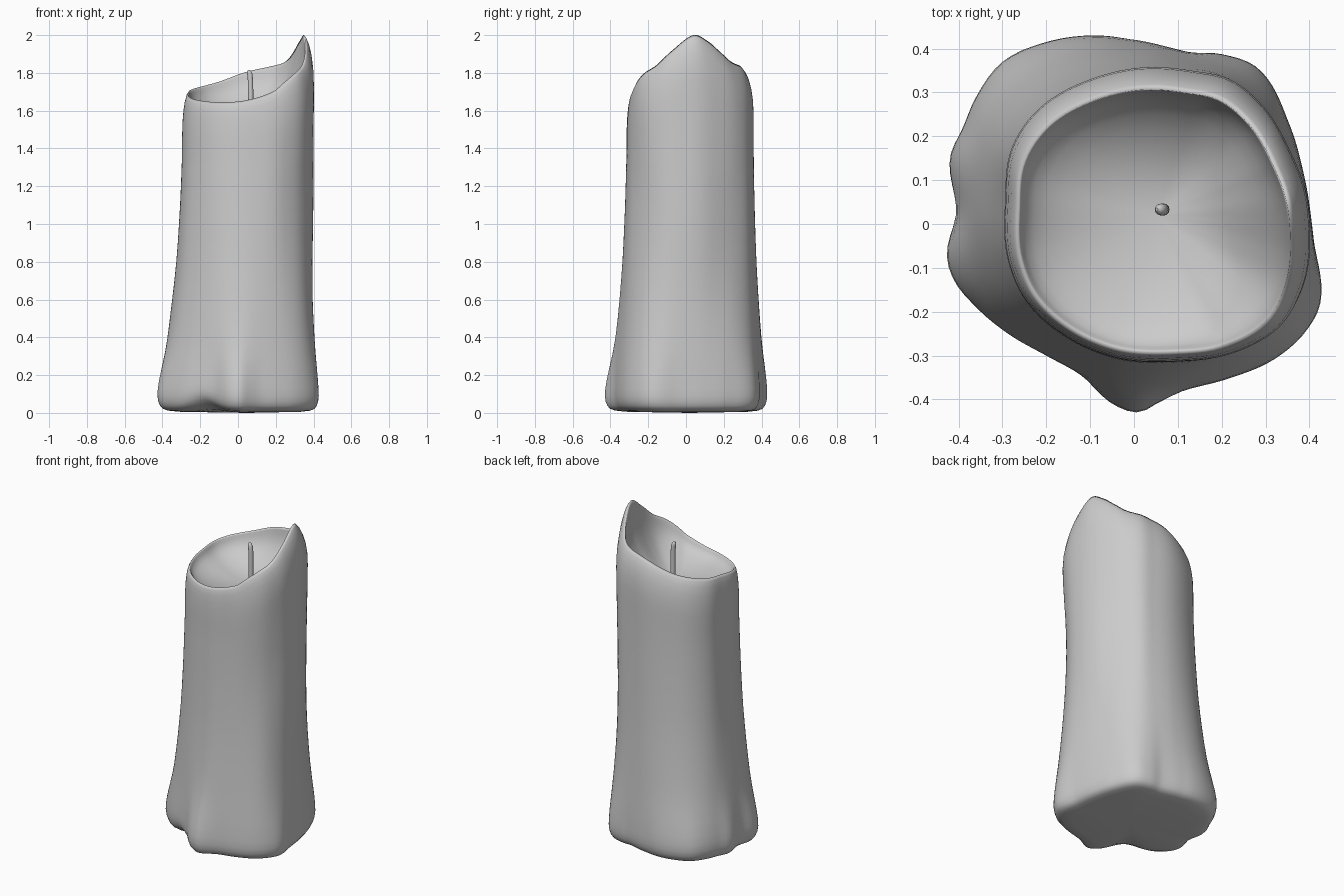
import bpy, bmesh, math

if "Cube" in bpy.data.objects:
    bpy.data.objects.remove(bpy.data.objects["Cube"])

CX, CY = 0.05, 0.02      # axis of the wax column
N = 128                  # points around each ring
FLOOR = 1.56             # lowest point of the melted basin

# Outline of the melted foot and of the upper column (seen from the top)
FOOT = [(.427, -.18), (.412, -.04), (.392, .1), (.355, .23), (.285, .355), (.2, .388), (.12, .393),
        (0, .42), (-.08, .43), (-.2, .415), (-.3, .37), (-.36, .29), (-.39, .22), (-.42, .15),
        (-.405, .03), (-.427, -.07), (-.41, -.13), (-.36, -.19), (-.28, -.255), (-.2, -.3),
        (-.12, -.345), (-.05, -.41), (.01, -.43), (.06, -.405), (.12, -.378), (.22, -.352),
        (.32, -.31), (.39, -.25)]
COLUMN = [(.402, -.02), (.388, -.15), (.34, -.24), (.25, -.295), (.1, -.315), (-.05, -.303),
          (-.15, -.26), (-.25, -.17), (-.288, -.08), (-.294, .05), (-.28, .17), (-.22, .26),
          (-.1, .33), (0, .355), (.13, .35), (.22, .33), (.295, .27), (.355, .17), (.39, .08)]
# Rim height by angle in degrees
RIM = [(6, 2.0), (22, 1.965), (34, 1.915), (48, 1.86), (65, 1.835), (90, 1.805), (120, 1.75),
       (150, 1.715), (180, 1.69), (210, 1.66), (240, 1.645), (270, 1.655), (296, 1.70), (307, 1.75),
       (319, 1.80), (331, 1.84), (345, 1.915)]


def cyclic(samples):
    """Smooth closed interpolation of (angle, value) samples."""
    s = sorted((a % math.tau, v) for a, v in samples)
    n = len(s)
    get = lambda i: (s[i % n][0] + math.tau * (i // n), s[i % n][1])

    def slope(i):
        (a0, v0), (a1, v1) = get(i - 1), get(i + 1)
        return (v1 - v0) / (a1 - a0)

    def f(a):
        i = max(k for k in range(-1, n) if get(k)[0] <= a)
        (a0, v0), (a1, v1) = get(i), get(i + 1)
        h = a1 - a0
        t = (a - a0) / h
        return (v0 * (2*t**3 - 3*t*t + 1) + v1 * (3*t*t - 2*t**3)
                + h * (slope(i) * (t**3 - 2*t*t + t) + slope(i + 1) * (t**3 - t*t)))
    return [f(math.tau * k / N) for k in range(N)]


def radial(points):
    return cyclic([(math.atan2(y - CY, x - CX), math.hypot(x - CX, y - CY)) for x, y in points])


foot, column = radial(FOOT), radial(COLUMN)
rim = cyclic([(math.radians(a), z) for a, z in RIM])
# Softened foot outline, so the drips fade out higher up
soft = [sum(foot[(k + d) % N] for d in range(-7, 8)) / 15 for k in range(N)]

bm = bmesh.new()
rings = []


def bump(x, centre, width):
    return math.exp(-((x - centre) / width) ** 2)


def add_ring(radius, height, shift=0, lift=0):
    ring = []
    for k in range(N):
        a = math.tau * k / N
        deg = math.degrees(a)
        z = height(k)
        # Slight waist on the right, hollows on both right-hand corners
        r = radius(k) - .015 * max(0, math.cos(a)) * bump(z, .6, .35)
        r -= .032 * bump(deg, 317, 24) * bump(z, 1.1, .45)
        r -= .012 * bump(deg, 42, 18) * bump(z, 1.0, .45)
        z += lift * bump(deg, 233, 15)
        ring.append(bm.verts.new((CX + r * math.cos(a) - .5 * shift,
                                  CY + r * math.sin(a) - shift, z)))
    rings.append(ring)


# Underside and rounded foot edge, lifted between the two drips at the front left
for s, z, l in [(.4, .003, 0), (.75, .006, .012), (.88, .012, .035), (.94, .022, .045),
                (.97, .038, .045), (.99, .06, .042)]:
    add_ring(lambda k: s * foot[k], lambda k: z, 0, l)
# Flared column: foot outline fades into the column outline
for z, w in [(.09, 1), (.13, .99), (.18, .94), (.25, .84), (.32, .73), (.4, .62), (.5, .51), (.6, .41),
             (.7, .32), (.8, .24), (.9, .18), (1, .13), (1.1, .085), (1.2, .05), (1.3, .02)]:
    d = bump(z, .05, .3)
    add_ring(lambda k: w * (d * foot[k] + (1 - d) * soft[k]) + (1 - w) * column[k], lambda k: z,
             0, .036 * max(0, 1 - (z - .09) / .2))
# Rounded shoulder up to the uneven rim
for s, d, o in [(1, .3, 0), (1, .22, 0), (.993, .15, .001), (.975, .09, .004), (.95, .045, .008),
                (.92, .015, .012), (.89, 0, .014)]:
    add_ring(lambda k: s * column[k], lambda k: rim[k] - d, o)
# Melted basin
for s, t in [(.878, .06), (.865, .17), (.84, .31), (.79, .45), (.71, .59), (.6, .72), (.48, .83),
             (.32, .93), (.15, .985)]:
    add_ring(lambda k: s * column[k], lambda k: rim[k] + (FLOOR - rim[k]) * t, .014 * s)

for lo, hi in zip(rings, rings[1:]):
    for k in range(N):
        j = (k + 1) % N
        bm.faces.new((lo[k], lo[j], hi[j], hi[k]))
for ring, z in ((rings[0], 0), (rings[-1], FLOOR)):
    c = bm.verts.new((CX, CY, z))
    for k in range(N):
        bm.faces.new((ring[k], ring[(k + 1) % N], c))
bmesh.ops.recalc_face_normals(bm, faces=bm.faces)
mesh = bpy.data.meshes.new("candle_body")
bm.to_mesh(mesh)
bm.free()
body = bpy.data.objects.new("candle_body", mesh)
bpy.context.collection.objects.link(body)
for p in mesh.polygons:
    p.use_smooth = True

# Wick: a thin round cord, bent slightly at the rounded tip
cu = bpy.data.curves.new("wick", 'CURVE')
cu.dimensions = '3D'
cu.bevel_depth = .014
cu.bevel_resolution = 4
cu.use_fill_caps = True
path = [(.067, 1.5, 1), (.067, 1.7, 1), (.066, 1.76, 1), (.063, 1.79, 1), (.059, 1.803, .9),
        (.055, 1.81, .65), (.052, 1.814, .25)]
sp = cu.splines.new('POLY')
sp.points.add(len(path) - 1)
for p, (x, z, r) in zip(sp.points, path):
    p.co = (x, .033, z, 1)
    p.radius = r
sp.use_smooth = True
bpy.context.collection.objects.link(bpy.data.objects.new("wick", cu))
